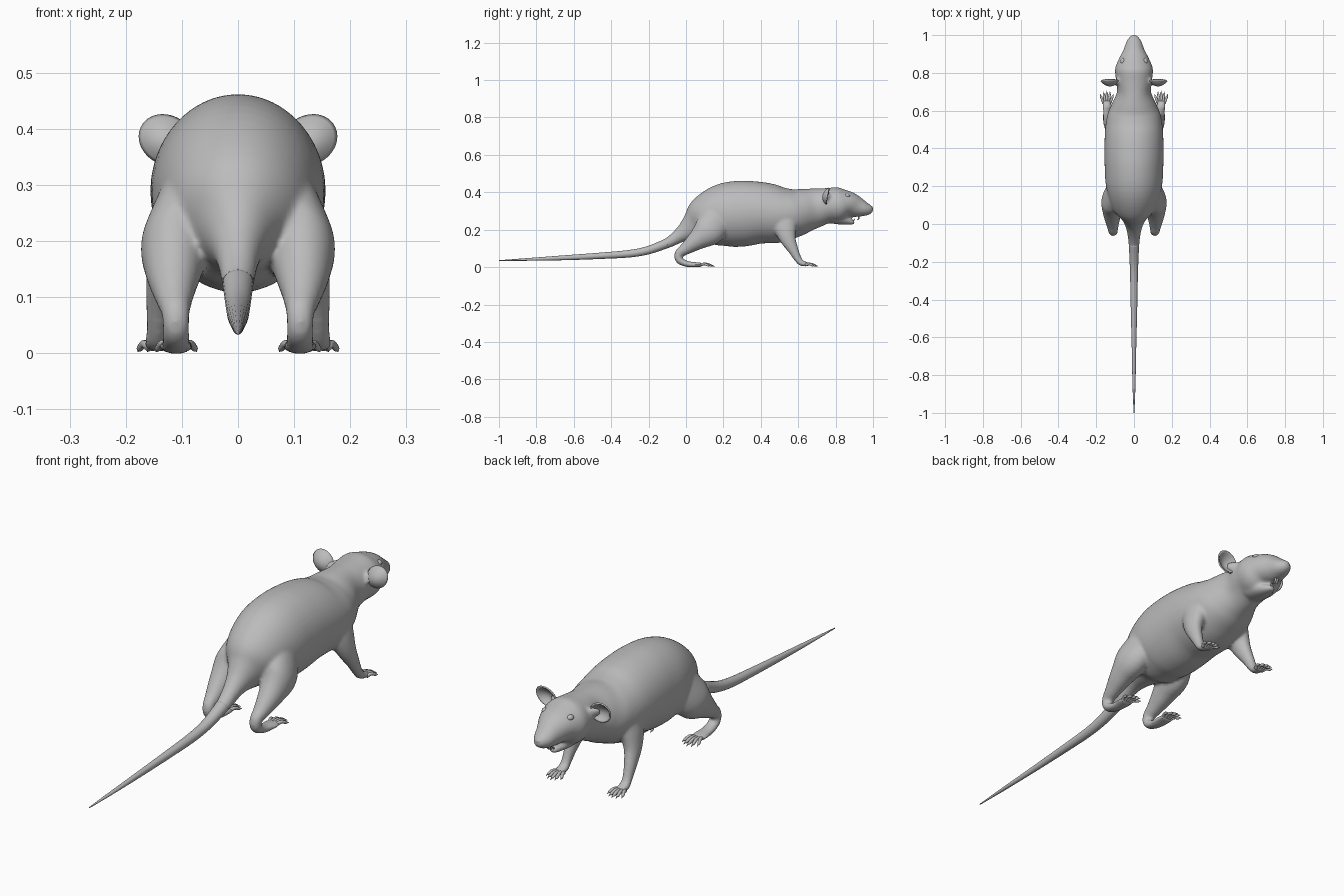
import bpy, bmesh, math
from mathutils import Vector

cube = bpy.data.objects.get("Cube")
if cube:
    bpy.data.objects.remove(cube, do_unlink=True)

grey = bpy.data.materials.new("plain grey")
grey.use_nodes = True
grey.diffuse_color = (0.5, 0.5, 0.5, 1)
for node in grey.node_tree.nodes:
    if node.type == 'BSDF_PRINCIPLED':
        node.inputs["Base Color"].default_value = grey.diffuse_color
        node.inputs["Roughness"].default_value = 0.7


def spline(stations, steps):
    """Smooth curve through stations of (x, y, z, half width, half thickness)."""
    pts = [stations[0]] + list(stations) + [stations[-1]]
    out = []
    for a, b, c, d in zip(pts, pts[1:], pts[2:], pts[3:]):
        for k in range(steps):
            t = k / steps
            out.append([q + t * (r - p) / 2
                        + t * t * (p - 2.5 * q + 2 * r - s / 2)
                        + t ** 3 * (1.5 * (q - r) + (s - p) / 2)
                        for p, q, r, s in zip(a, b, c, d)])
    return out + [list(stations[-1])]


def tube(bm, stations, sides=32, steps=5, flip=1):
    """Loft elliptical rings along a path; flip=-1 builds it on the other side."""
    path = spline(stations, steps)
    rings = []
    for i, (x, y, z, w, h) in enumerate(path):
        ahead, behind = path[min(i + 1, len(path) - 1)], path[max(i - 1, 0)]
        tangent = Vector((0, ahead[1] - behind[1], ahead[2] - behind[2])).normalized()
        across = Vector((1, 0, 0))
        up = across.cross(tangent)
        ring = []
        for k in range(sides):
            a = math.tau * k / sides
            p = Vector((x, y, z)) + across * (w * math.cos(a)) + up * (h * math.sin(a))
            p.x *= flip
            ring.append(bm.verts.new(p))
        rings.append(ring)
    for r, s in zip(rings, rings[1:]):
        for k in range(sides):
            n = (k + 1) % sides
            bm.faces.new((r[k], r[n], s[n], s[k]))
    bm.faces.new(rings[0])
    bm.faces.new(rings[-1])


def finish(name, bm, mirror=False):
    """Turn a bmesh into a smooth, coloured object."""
    bmesh.ops.recalc_face_normals(bm, faces=bm.faces)
    for face in bm.faces:
        face.smooth = True
    mesh = bpy.data.meshes.new(name)
    bm.to_mesh(mesh)
    bm.free()
    mesh.materials.append(grey)
    obj = bpy.data.objects.new(name, mesh)
    bpy.context.scene.collection.objects.link(obj)
    if mirror:
        obj.modifiers.new("Mirror", 'MIRROR').use_mirror_merge = False
    return obj


# Trunk from tail root to nose: y, centre height, half width, half height
trunk = [
    (-.2, .091, .022, .021), (-.1, .128, .029, .027), (-.02, .178, .042, .045),
    (.04, .213, .07, .085), (.1, .245, .12, .135), (.2, .276, .148, .169),
    (.3, .286, .155, .176), (.4, .29, .156, .165), (.5, .282, .153, .152),
    (.58, .29, .14, .13), (.64, .305, .115, .116), (.7, .318, .09, .104),
    (.76, .33, .095, .093), (.82, .333, .1, .093), (.87, .335, .082, .07),
    (.92, .32, .056, .054), (.96, .31, .042, .037), (.985, .308, .028, .025),
    (1, .308, .012, .012)]
jaw = [(0, .78, .268, .06, .035), (0, .84, .254, .045, .028),
       (0, .885, .241, .022, .015), (0, .902, .239, .012, .008)]
hind_leg = [
    (.09, .18, .28, .05, .08), (.11, .125, .2, .062, .085), (.115, .06, .145, .05, .055),
    (.114, 0, .1, .034, .034), (.111, -.038, .07, .025, .024),
    (.11, -.034, .036, .024, .02), (.11, .01, .016, .026, .016),
    (.11, .06, .013, .031, .013), (.11, .09, .012, .03, .01)]
front_leg = [
    (.09, .52, .29, .05, .08), (.112, .53, .21, .045, .062), (.13, .545, .15, .033, .043),
    (.139, .572, .095, .025, .029), (.143, .598, .045, .02, .02),
    (.144, .62, .021, .023, .016), (.144, .655, .015, .024, .01)]
ear_root = [(.06, .77, .36, .03, .03), (.085, .75, .37, .025, .025),
            (.105, .738, .375, .012, .016)]

# Body, jaw and legs fused into one skin
bm = bmesh.new()
tube(bm, [(0, y, z, w, h) for y, z, w, h in trunk], sides=48)
tube(bm, jaw)
for side in (1, -1):
    for limb in (hind_leg, front_leg, ear_root):
        tube(bm, limb, flip=side)
body = finish("body", bm)
remesh = body.modifiers.new("Fuse", 'REMESH')
remesh.mode = 'VOXEL'
remesh.voxel_size = .007
remesh.use_smooth_shade = True
soften = body.modifiers.new("Soften", 'SMOOTH')
soften.factor = .5
soften.iterations = 6

# Long tapering tail
bm = bmesh.new()
tube(bm, [(0, -.1, .128, .028, .026), (0, -.2, .091, .023, .022),
          (0, -.3, .072, .02, .02), (0, -.45, .061, .017, .017),
          (0, -.65, .05, .012, .013), (0, -.85, .041, .008, .007),
          (0, -1, .035, .002, .002)], sides=20)
finish("tail", bm)


# Toes, fanned out from each foot
def toes(name, x, y, length, spread):
    bm = bmesh.new()
    for i in range(-2, 3):
        reach = length * (1 - .07 * i * i)
        fan = [(0, .45, .012, .0085), (.4, .7, .017, .007),
               (.75, .9, .009, .006), (.85, .95, .008, .003), (1, 1, .003, .001)]
        tube(bm, [(x + i * spread * f, y + reach * t, z, r, r)
                  for t, f, z, r in fan], sides=10, steps=3)
    finish(name, bm, mirror=True)


toes("hind_toes", .11, .075, .08, .018)
toes("front_toes", .144, .637, .07, .017)

# Cupped round ears opening forward
bm = bmesh.new()
count, rows = 32, 8
centre = bm.verts.new((.127, .732, .38))
previous = None
for j in range(1, rows + 1):
    r = j / rows
    ring = []
    for k in range(count):
        a = math.tau * k / count
        ring.append(bm.verts.new((.127 + .048 * r * math.cos(a),
                                  .732 + .026 * r * r + .008 * r * math.sin(a),
                                  .38 + .044 * r * math.sin(a + .15))))
    for k in range(count):
        n = (k + 1) % count
        if previous:
            bm.faces.new((previous[k], previous[n], ring[n], ring[k]))
        else:
            bm.faces.new((centre, ring[n], ring[k]))
    previous = ring
ears = finish("ears", bm, mirror=True)
shell = ears.modifiers.new("Thickness", 'SOLIDIFY')
shell.thickness = .006
shell.offset = 0


def ball(name, centre, size, mirror=False):
    bm = bmesh.new()
    bmesh.ops.create_uvsphere(bm, u_segments=24, v_segments=16, radius=1)
    for v in bm.verts:
        v.co = Vector(c + s * p for c, s, p in zip(centre, size, v.co))
    return finish(name, bm, mirror)


# Eyes and nose
ball("eyes", (.058, .862, .382), (.014, .016, .011), mirror=True)
ball("nose", (0, .984, .314), (.017, .016, .014))

# Upper and lower front teeth
bm = bmesh.new()
tube(bm, [(.005, .925, .28, .005, .004), (.005, .924, .262, .005, .004),
          (.005, .917, .252, .004, .002)], sides=10)
tube(bm, [(.004, .89, .24, .004, .004), (.004, .898, .252, .004, .003),
          (.004, .902, .259, .003, .001)], sides=10)
finish("teeth", bm, mirror=True)
